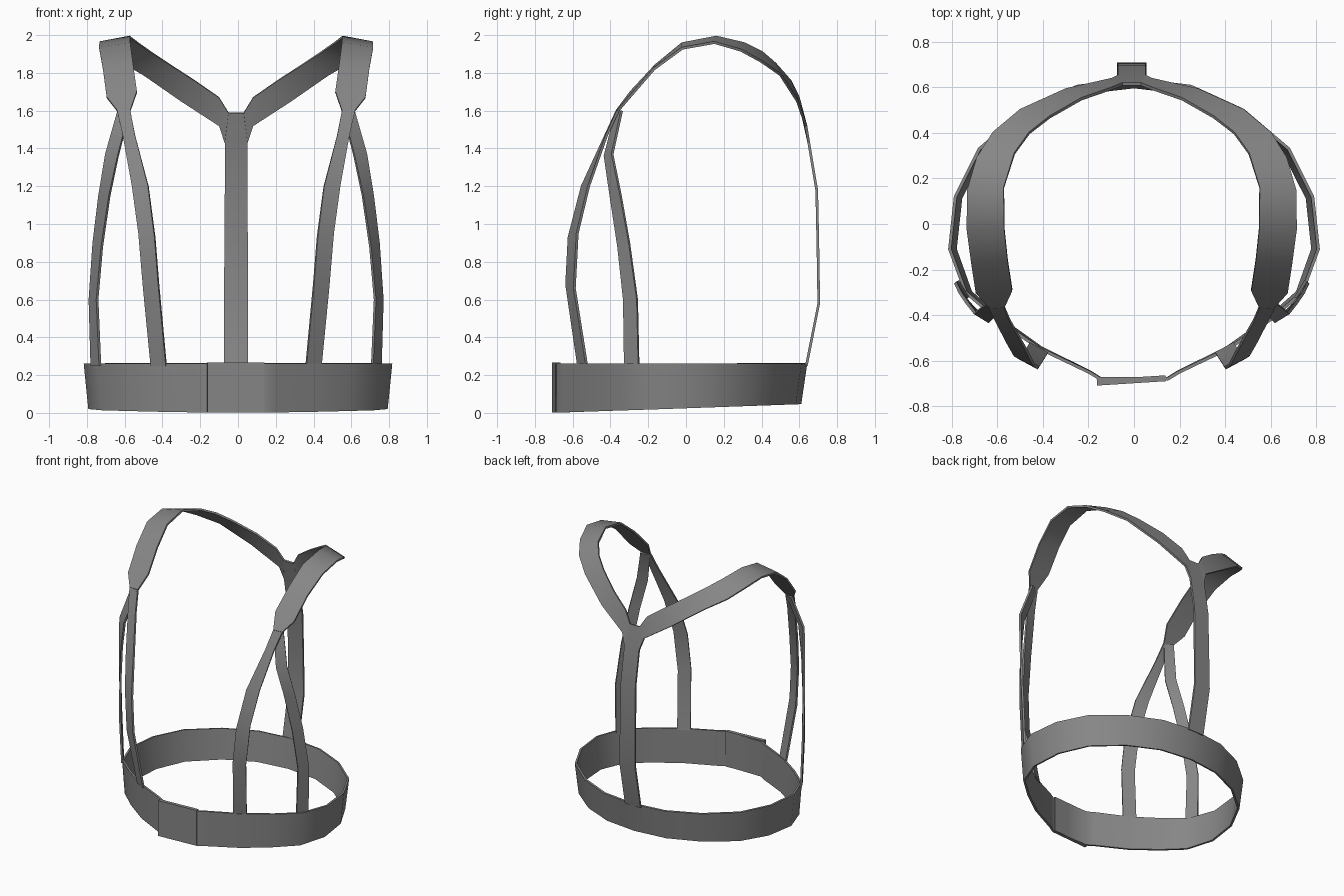
import bpy
import bmesh
from mathutils import Vector

CENTRE = -0.01      # the harness hangs slightly off centre
THICK = 0.014

default = bpy.data.objects.get("Cube")
if default:
    bpy.data.objects.remove(default, do_unlink=True)

webbing = bpy.data.materials.new("grey webbing")
webbing.use_nodes = True
grey = (0.24, 0.24, 0.24, 1)
webbing.diffuse_color = grey
webbing.node_tree.nodes["Principled BSDF"].inputs["Base Color"].default_value = grey


def band(name, rail_a, rail_b, closed=False, thick=THICK):
    """Loft a strip between two rails and give it thickness."""
    bm = bmesh.new()
    a = [bm.verts.new(p) for p in rail_a]
    b = [bm.verts.new(p) for p in rail_b]
    for i in range(len(a) if closed else len(a) - 1):
        j = (i + 1) % len(a)
        bm.faces.new((a[i], a[j], b[j], b[i]))
    bmesh.ops.recalc_face_normals(bm, faces=bm.faces)
    mesh = bpy.data.meshes.new(name)
    bm.to_mesh(mesh)
    bm.free()
    mesh.materials.append(webbing)
    obj = bpy.data.objects.new(name, mesh)
    bpy.context.collection.objects.link(obj)
    bpy.ops.object.select_all(action='DESELECT')
    obj.select_set(True)
    bpy.context.view_layer.objects.active = obj
    solid = obj.modifiers.new("thickness", 'SOLIDIFY')
    solid.thickness = thick
    solid.offset = 0
    bpy.ops.object.modifier_apply(modifier=solid.name)
    bpy.ops.object.shade_smooth_by_angle(angle=0.6)
    return obj


def flip(rail):
    """Mirror a rail across the centre of the harness."""
    return [(2 * CENTRE - x, y, z) for x, y, z in rail]


def pair(name, outer, inner):
    band("right_" + name, outer, inner)
    band("left_" + name, flip(outer), flip(inner))


# Chest belt: half outline from back to front, mirrored into a loop
half = [(0, .635), (.25, .605), (.48, .5), (.68, .33), (.785, .12), (.81, -.11),
        (.74, -.3), (.6, -.42), (.42, -.545), (.2, -.65), (.15, -.68)]
loop = half + [(-x, y) for x, y in reversed(half[1:])]
top = [(x, y, .262) for x, y in loop]
bottom = [(x * .97, y * (.95 if y > 0 else 1), .025 + .035 * y) for x, y in loop]
band("chest_belt", top, bottom, closed=True)

# Front buckle panel
band("buckle_panel", [(-.163, -.697, .267), (.14, -.678, .267)],
     [(-.163, -.697, .003), (.14, -.678, .003)], thick=.026)

# Front straps from belt to shoulder
pair("front_strap",
     [(-.46, -.525, .25), (-.5, -.59, .66), (-.525, -.575, .95), (-.56, -.515, 1.2),
      (-.61, -.42, 1.47), (-.64, -.36, 1.6)],
     [(-.38, -.57, .25), (-.42, -.633, .68), (-.44, -.62, .93), (-.475, -.55, 1.2),
      (-.545, -.425, 1.47), (-.57, -.365, 1.6)])

# Side straps from belt to shoulder
pair("side_strap",
     [(-.775, -.25, .25), (-.785, -.258, .6), (-.765, -.3, .9), (-.735, -.345, 1.15),
      (-.7, -.39, 1.37), (-.635, -.34, 1.6)],
     [(-.73, -.325, .25), (-.745, -.33, .6), (-.72, -.36, .88), (-.68, -.4, 1.15),
      (-.635, -.43, 1.36), (-.575, -.37, 1.59)])

# Wide shoulder straps running over the top to the back junction
pair("shoulder_strap",
     [(-.64, -.36, 1.6), (-.695, -.3, 1.67), (-.715, -.17, 1.82), (-.735, -.02, 1.93),
      (-.732, .15, 1.96), (-.69, .29, 1.92), (-.62, .4, 1.86), (-.5, .5, 1.79),
      (-.3, .59, 1.65), (-.1, .635, 1.52), (-.07, .65, 1.43)],
     [(-.57, -.365, 1.6), (-.535, -.29, 1.7), (-.555, -.16, 1.84), (-.57, -.02, 1.955),
      (-.572, .16, 1.99), (-.525, .31, 1.955), (-.46, .4, 1.91), (-.37, .47, 1.85),
      (-.23, .55, 1.76), (-.1, .595, 1.67), (-.05, .615, 1.588)])

# Back strap from the junction down to the belt
spine = [(-.05, .615, 1.588), (-.07, .65, 1.43), (-.07, .692, 1.18), (-.072, .698, .9),
         (-.074, .703, .58), (-.074, .637, .25)]
band("back_strap", spine, flip(spine))
